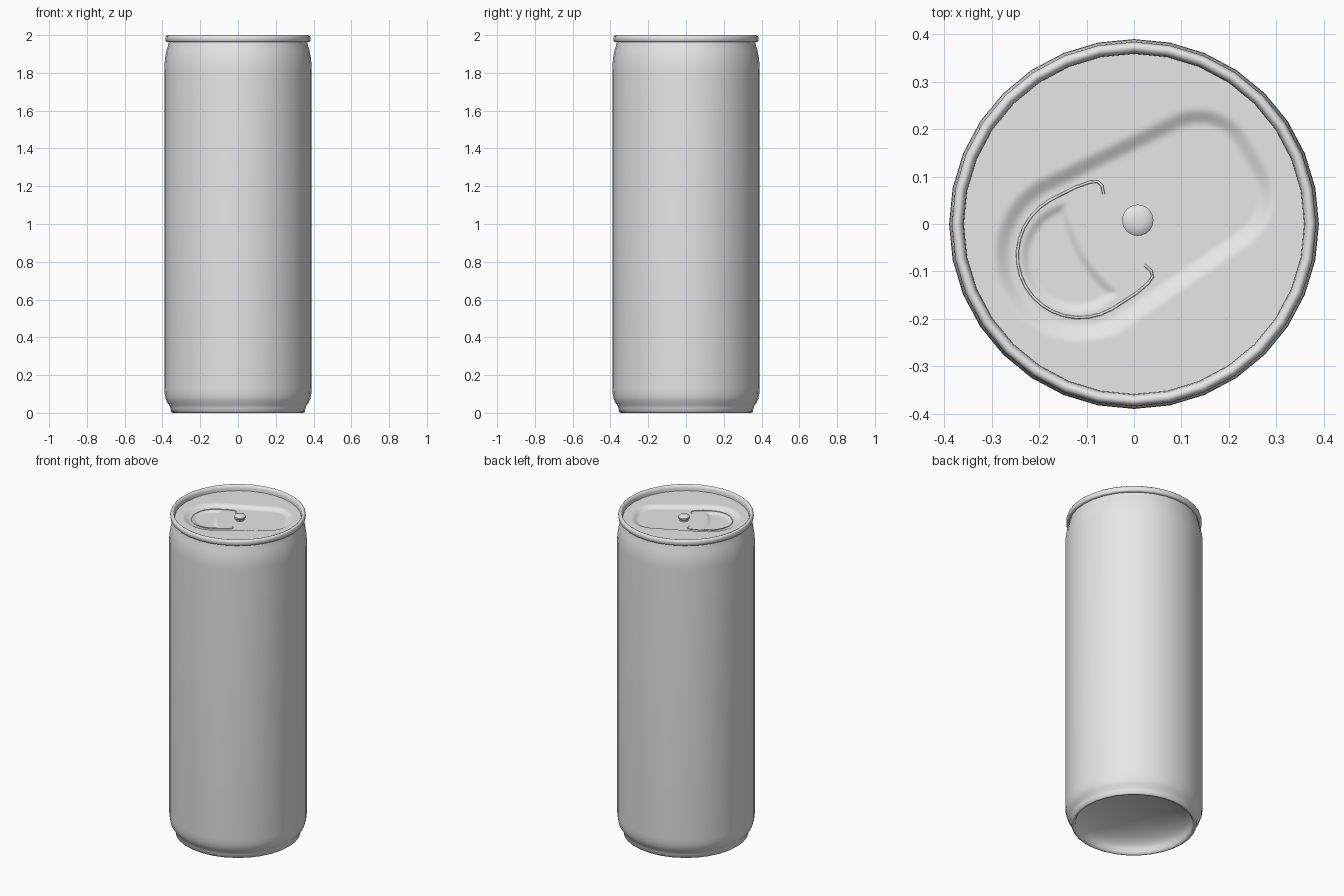
import bpy, bmesh, math
from mathutils import Vector

if "Cube" in bpy.data.objects:
    bpy.data.objects.remove(bpy.data.objects["Cube"])

metal = bpy.data.materials.new("plain aluminium")
metal.diffuse_color = (0.8, 0.8, 0.8, 1)
metal.use_nodes = True
metal.node_tree.nodes["Principled BSDF"].inputs["Base Color"].default_value = metal.diffuse_color

ANGLE = math.radians(30)      # direction of the lid pressing
LID_Z = 1.965


def finish(name, bm, angle=40):
    bmesh.ops.recalc_face_normals(bm, faces=bm.faces[:])
    me = bpy.data.meshes.new(name)
    bm.to_mesh(me)
    bm.free()
    ob = bpy.data.objects.new(name, me)
    bpy.context.collection.objects.link(ob)
    me.materials.append(metal)
    bpy.ops.object.select_all(action='DESELECT')
    ob.select_set(True)
    bpy.context.view_layer.objects.active = ob
    bpy.ops.object.shade_smooth_by_angle(angle=math.radians(angle))
    return ob


def lathe(name, profile, sides, centre=(0, 0), angle=40):
    bm = bmesh.new()
    vs = [bm.verts.new((r, 0, z)) for r, z in profile]
    es = [bm.edges.new(p) for p in zip(vs, vs[1:])]
    bmesh.ops.spin(bm, geom=vs + es, cent=(0, 0, 0), axis=(0, 0, 1),
                   angle=math.tau, steps=sides, use_duplicate=False)
    bmesh.ops.remove_doubles(bm, verts=bm.verts[:], dist=1e-5)
    bmesh.ops.translate(bm, verts=bm.verts[:], vec=(*centre, 0))
    return finish(name, bm, angle)


# can wall: domed base, foot, straight side, neck and rolled rim
dome = [(0.33 * math.sin(t), 0.015 + 0.105 * math.cos(t))
        for t in (math.pi / 2 * i / 10 for i in range(11))]
wall = [(0.338, 0.003), (0.346, 0), (0.354, 0.005), (0.357, 0.025), (0.362, 0.038),
        (0.374, 0.055), (0.383, 0.075), (0.388, 0.10), (0.39, 0.13),
        (0.39, 1.82), (0.389, 1.85), (0.385, 1.885), (0.378, 1.92), (0.369, 1.95), (0.367, 1.963)]
rim = [(0.378, 1.964), (0.383, 1.969), (0.384, 1.985), (0.381, 1.995), (0.374, 2.0),
       (0.366, 1.997), (0.361, 1.988), (0.359, 1.975), (0.359, 1.94)]
lathe("can_body", dome + wall + rim, 32, angle=60)


def step(d, width):
    """1 inside an outline, 0 outside, blended over the width."""
    t = min(1, max(0, 0.5 - d / width))
    return t * t * (3 - 2 * t)


def panel_dist(u, v):
    """Tapered pressing: round at the mouth end, blunt at the other."""
    half = 0.165 - max(0, u + 0.13) * 0.075
    if u < -0.13:
        return math.hypot(u + 0.13, v) - 0.165
    r = 0.09
    a, b = u - (0.285 - 0.35 * v * v) + r, abs(v) - half + r
    return math.hypot(max(a, 0), max(b, 0)) + min(max(a, b), 0) - r


def bean_dist(u, v):
    """Crescent dimple: one circle bitten by a larger one."""
    return max(math.hypot(u + 0.14, v) - 0.108, 0.3 - math.hypot(u - 0.17, v))


def lid_height(x, y):
    u = x * math.cos(ANGLE) + y * math.sin(ANGLE)
    v = y * math.cos(ANGLE) - x * math.sin(ANGLE)
    return LID_Z - 0.015 * step(panel_dist(u, v), 0.04) - 0.008 * step(bean_dist(u, v), 0.022)


# lid: disc pressed down by the outlines above
bm = bmesh.new()
RINGS, SEGS = 64, 192
centre = bm.verts.new((0, 0, lid_height(0, 0)))
last = None
for i in range(1, RINGS + 1):
    r = 0.361 * i / RINGS
    ring = []
    for j in range(SEGS):
        a = math.tau * j / SEGS
        x, y = r * math.cos(a), r * math.sin(a)
        ring.append(bm.verts.new((x, y, lid_height(x, y))))
    for j in range(SEGS):
        k = (j + 1) % SEGS
        if last:
            bm.faces.new((last[j], ring[j], ring[k], last[k]))
        else:
            bm.faces.new((centre, ring[j], ring[k]))
    last = ring
lid = finish("lid", bm)
if lid.data.polygons[0].normal.z < 0:
    lid.data.flip_normals()

# score line round the mouth: hooked arc, mirrored across the pressing axis
half = [(-0.024, 0.086), (-0.018, 0.104), (-0.022, 0.116), (-0.036, 0.123), (-0.07, 0.129)]
arc = [(-0.13 + 0.134 * math.cos(t), 0.132 * math.sin(t))
       for t in (math.pi / 2 + math.pi * i / 16 for i in range(17))]
path = half + arc + [(u, -v) for u, v in reversed(half)]
curve = bpy.data.curves.new("mouth_score", 'CURVE')
curve.dimensions = '3D'
curve.bevel_depth = 0.003
curve.bevel_resolution = 1
curve.use_fill_caps = True
sp = curve.splines.new('POLY')
sp.points.add(len(path) - 1)
for p, (u, v) in zip(sp.points, path):
    x = u * math.cos(ANGLE) - v * math.sin(ANGLE)
    y = u * math.sin(ANGLE) + v * math.cos(ANGLE)
    p.co = (x, y, LID_Z - 0.015, 1)
curve.materials.append(metal)
score = bpy.data.objects.new("mouth_score", curve)
bpy.context.collection.objects.link(score)

# rivet in the middle
lathe("rivet", [(0.025, 1.945), (0.025, 1.958), (0.033, 1.966), (0.033, 1.974),
                (0.028, 1.979), (0.015, 1.982), (0, 1.983)], 24, (0.008, 0.008))
